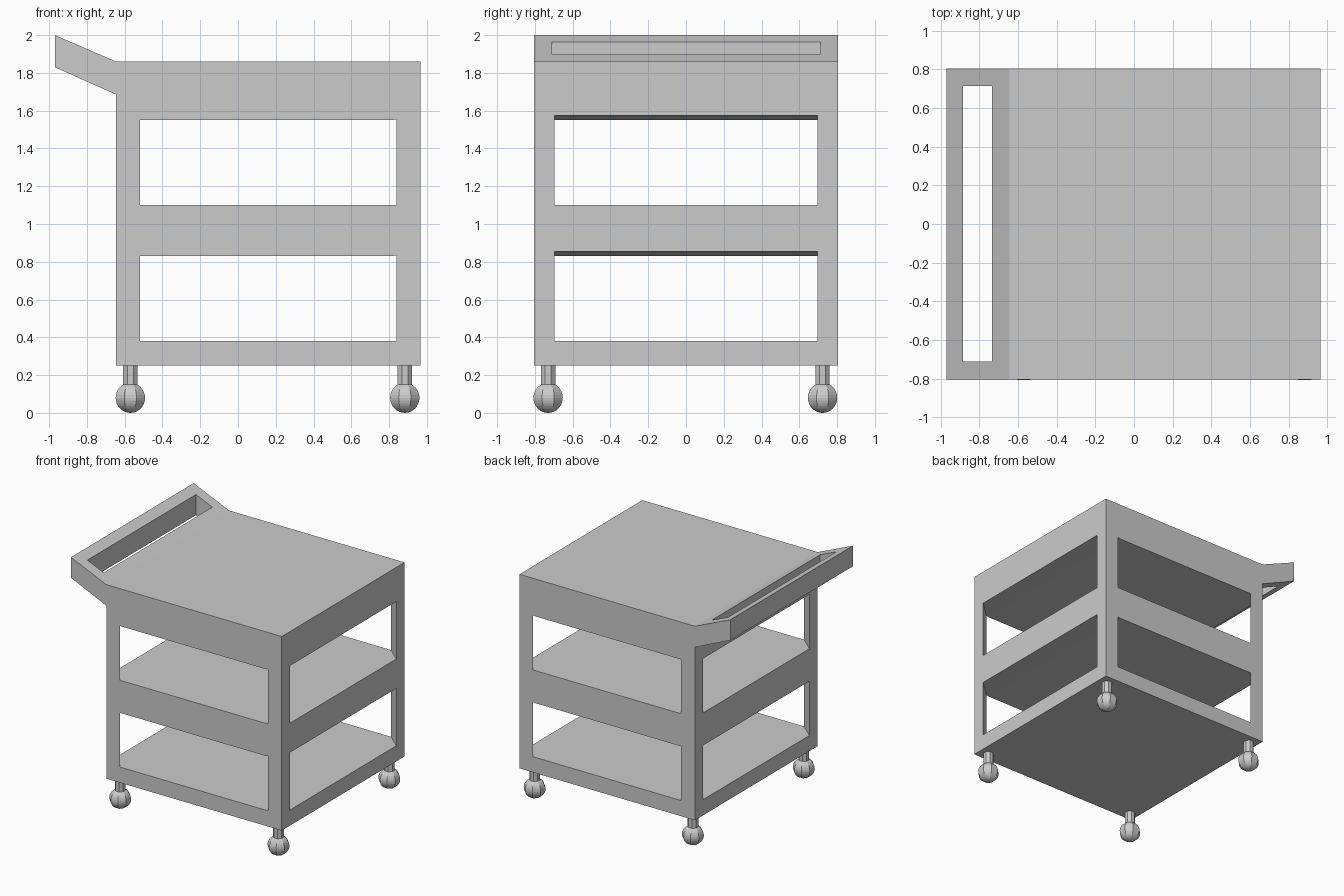
import bpy, bmesh, math
from mathutils import Matrix

if "Cube" in bpy.data.objects:
    bpy.data.objects.remove(bpy.data.objects["Cube"], do_unlink=True)

GREY = (0.6, 0.6, 0.6, 1)
grey = bpy.data.materials.new("plain grey")
grey.use_nodes = True
grey.diffuse_color = GREY
grey.node_tree.nodes["Principled BSDF"].inputs["Base Color"].default_value = GREY

LEFT, RIGHT, HALF_Y = -0.645, 0.965, 0.805      # cabinet extents
IN_L, IN_R, IN_Y = -0.52, 0.84, 0.697           # opening extents


def finish(name, bm):
    bmesh.ops.recalc_face_normals(bm, faces=bm.faces)
    mesh = bpy.data.meshes.new(name)
    bm.to_mesh(mesh)
    bm.free()
    mesh.materials.append(grey)
    obj = bpy.data.objects.new(name, mesh)
    bpy.context.collection.objects.link(obj)
    return obj


def extrude_profile(name, points, direction):
    bm = bmesh.new()
    face = bm.faces.new([bm.verts.new(p) for p in points])
    new = bmesh.ops.extrude_face_region(bm, geom=[face])["geom"]
    verts = [g for g in new if isinstance(g, bmesh.types.BMVert)]
    bmesh.ops.translate(bm, verts=verts, vec=direction)
    return finish(name, bm)


def cut(target, cutter):
    mod = target.modifiers.new("cut", 'BOOLEAN')
    mod.operation, mod.solver, mod.object = 'DIFFERENCE', 'EXACT', cutter
    bpy.context.view_layer.objects.active = target
    bpy.ops.object.modifier_apply(modifier=mod.name)
    bpy.data.objects.remove(cutter, do_unlink=True)


def shelf_cutter(low, high):
    """Eight-sided void that opens all four sides and leaves diagonal posts."""
    k = 0.2                                     # overshoot along the diagonals
    dx, dy = RIGHT - IN_R, HALF_Y - IN_Y
    xr, yr = RIGHT + k * dx, IN_Y - k * dy
    xf, yf = IN_R - k * dx, HALF_Y + k * dy
    xl, xb = LEFT - k * dx, IN_L + k * dx
    ring = [(xr, -yr), (xr, yr), (xf, yf), (xb, yf),
            (xl, yr), (xl, -yr), (xb, -yf), (xf, -yf)]
    bm = bmesh.new()
    base = [bm.verts.new((x, y, low)) for x, y in ring]
    # ceiling rises slightly towards the +x opening
    top = [bm.verts.new((x, y, high + (0.03 if x == xr else 0))) for x, y in ring]
    bm.faces.new(base)
    bm.faces.new(top[2:])
    bm.faces.new([top[7], top[0], top[1], top[2]])
    for i in range(8):
        j = (i + 1) % 8
        bm.faces.new((base[i], base[j], top[j], top[i]))
    return finish("opening_cutter", bm)


# Cabinet and push handle share one side profile
side = [(LEFT, 0.25), (RIGHT, 0.25), (RIGHT, 1.86), (LEFT, 1.86),
        (-0.97, 2.0), (-0.97, 1.83), (LEFT, 1.685)]
cart = extrude_profile("cart_body", [(x, -HALF_Y, z) for x, z in side],
                       (0, 2 * HALF_Y, 0))

# Two open shelf bays
for low, high in ((0.38, 0.83), (1.10, 1.55)):
    cut(cart, shelf_cutter(low, high))

# Grip slot through the handle
slot = [(-0.885, -0.71), (-0.735, -0.71), (-0.735, 0.713), (-0.885, 0.713)]
cut(cart, extrude_profile("slot_cutter", [(x, y, 1.5) for x, y in slot], (0, 0, 1)))

# Ball casters on short stems
turn = Matrix.Rotation(math.pi / 8, 4, 'Z')
for x, x_name in ((-0.57, "right"), (0.883, "left")):
    for y, y_name in ((-0.73, "front"), (0.723, "back")):
        bm = bmesh.new()
        bmesh.ops.create_uvsphere(
            bm, u_segments=8, v_segments=16, radius=0.08,
            matrix=Matrix.Translation((x, y, 0.08)) @ turn @ Matrix.Diagonal((1.05, 1.05, 1, 1)))
        finish(f"{y_name}_{x_name}_caster_ball", bm)
        bm = bmesh.new()
        bmesh.ops.create_cone(
            bm, cap_ends=True, segments=8, radius1=0.041, radius2=0.041, depth=0.13,
            matrix=Matrix.Translation((x, y, 0.19)) @ turn)
        finish(f"{y_name}_{x_name}_caster_stem", bm)
